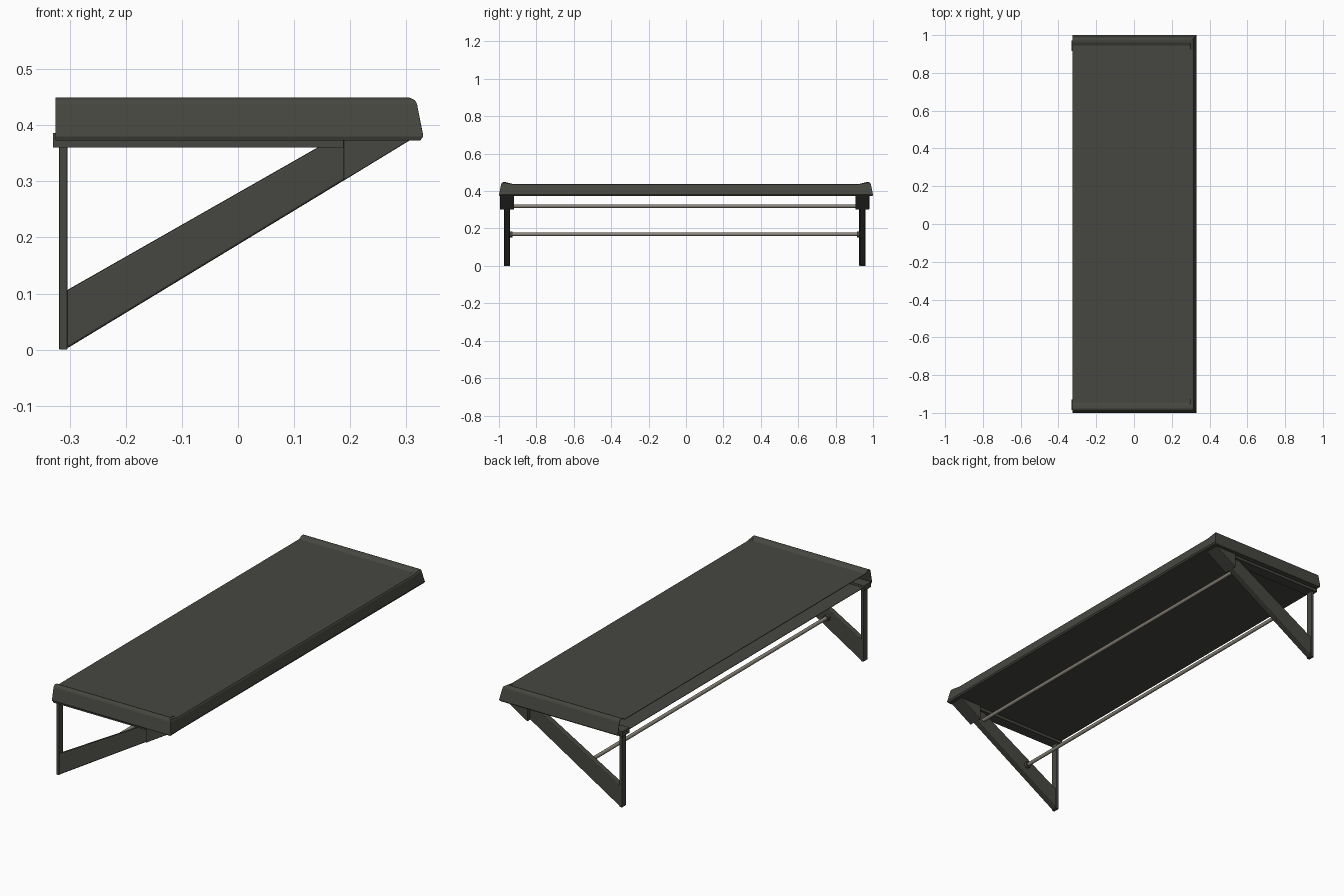
import bpy, bmesh, math

if "Cube" in bpy.data.objects:
    bpy.data.objects.remove(bpy.data.objects["Cube"])


def material(name, rgb):
    m = bpy.data.materials.new(name)
    m.diffuse_color = (*rgb, 1)
    m.use_nodes = True
    m.node_tree.nodes["Principled BSDF"].inputs["Base Color"].default_value = m.diffuse_color
    return m


DARK = material("dark olive grey", (0.062, 0.062, 0.053))
METAL = material("dull metal", (0.26, 0.24, 0.20))


def finish(name, bm, mat, bevel=0):
    bmesh.ops.recalc_face_normals(bm, faces=bm.faces)
    me = bpy.data.meshes.new(name)
    bm.to_mesh(me)
    bm.free()
    me.materials.append(mat)
    ob = bpy.data.objects.new(name, me)
    bpy.context.collection.objects.link(ob)
    if bevel:
        b = ob.modifiers.new("bevel", 'BEVEL')
        b.width = bevel
        b.segments = 2
    return ob


def slab(name, outline, y, width, mat, bevel=0):
    """Extrude an x-z outline along y, centred on y."""
    bm = bmesh.new()
    f = bm.faces.new([bm.verts.new((x, y - width / 2, z)) for x, z in outline])
    ext = bmesh.ops.extrude_face_region(bm, geom=[f])
    vs = [v for v in ext["geom"] if isinstance(v, bmesh.types.BMVert)]
    bmesh.ops.translate(bm, verts=vs, vec=(0, width, 0))
    return finish(name, bm, mat, bevel)


def box(name, x0, x1, z0, z1, y, width, mat, bevel=0):
    return slab(name, [(x0, z0), (x1, z0), (x1, z1), (x0, z1)], y, width, mat, bevel)


def rod(name, x, z, y0, y1, r, mat):
    n = 12
    pts = [(x + r * math.cos(2 * math.pi * i / n), z + r * math.sin(2 * math.pi * i / n))
           for i in range(n)]
    ob = slab(name, pts, (y0 + y1) / 2, y1 - y0, mat)
    for p in ob.data.polygons:
        p.use_smooth = len(p.vertices) == 4
    return ob


# Canopy: hollow shell with top and bottom sheets, open along the wall side
rings = [  # front x, half length, corner z, middle z
    (0.325, 0.997, 0.373, 0.375),
    (0.330, 1.000, 0.380, 0.382),
    (0.319, 0.988, 0.438, 0.430),
    (0.315, 0.984, 0.445, 0.436),
    (0.306, 0.976, 0.449, 0.438),
    (0.300, 0.962, 0.447, 0.438),
    (0.295, 0.945, 0.438, 0.438),
]
bm = bmesh.new()
rows = []
for fx, hy, zc, zm in rings:
    my = 0.925
    rows.append([bm.verts.new(p) for p in (
        (-0.325, -hy, zc), (fx, -hy, zc), (fx, -my, zm),
        (fx, my, zm), (fx, hy, zc), (-0.325, hy, zc))])
for a, b in zip(rows, rows[1:]):
    for i in range(5):
        bm.faces.new((a[i], a[i + 1], b[i + 1], b[i]))
bm.faces.new(rows[-1])
bm.faces.new(rows[0][::-1])
canopy = finish("canopy", bm, DARK)
up = max(canopy.data.polygons, key=lambda p: p.center.z * (p.area > 0.5))
if up.normal.z < 0:
    canopy.data.flip_normals()
s = canopy.modifiers.new("thickness", 'SOLIDIFY')
s.thickness = 0.003
s.offset = -1

# Two triangular wall brackets
for side, y in (("near", -0.957), ("far", 0.943)):
    box(side + "_rail", -0.330, 0.19, 0.360, 0.386, y, 0.055, DARK)
    box(side + "_wall_post", -0.319, -0.304, 0.0, 0.362, y, 0.034, DARK, 0.002)
    slab(side + "_diagonal_brace",
         [(-0.305, 0.002), (0.27, 0.351), (0.27, 0.365), (0.15, 0.365), (-0.305, 0.106)],
         y, 0.030, DARK, 0.004)
    slab(side + "_front_cap",
         [(0.188, 0.301), (0.306, 0.373), (0.306, 0.385), (0.188, 0.385)],
         y, 0.074, DARK, 0.002)

# Cross rods with end collars
for name, x, z in (("lower", -0.12, 0.169), ("upper", 0.15, 0.319)):
    rod(name + "_rod", x, z, -0.955, 0.945, 0.009, METAL)
for end, y in (("near", -0.936), ("far", 0.922)):
    rod(end + "_rod_collar", -0.12, 0.169, y - 0.009, y + 0.009, 0.016, DARK)
